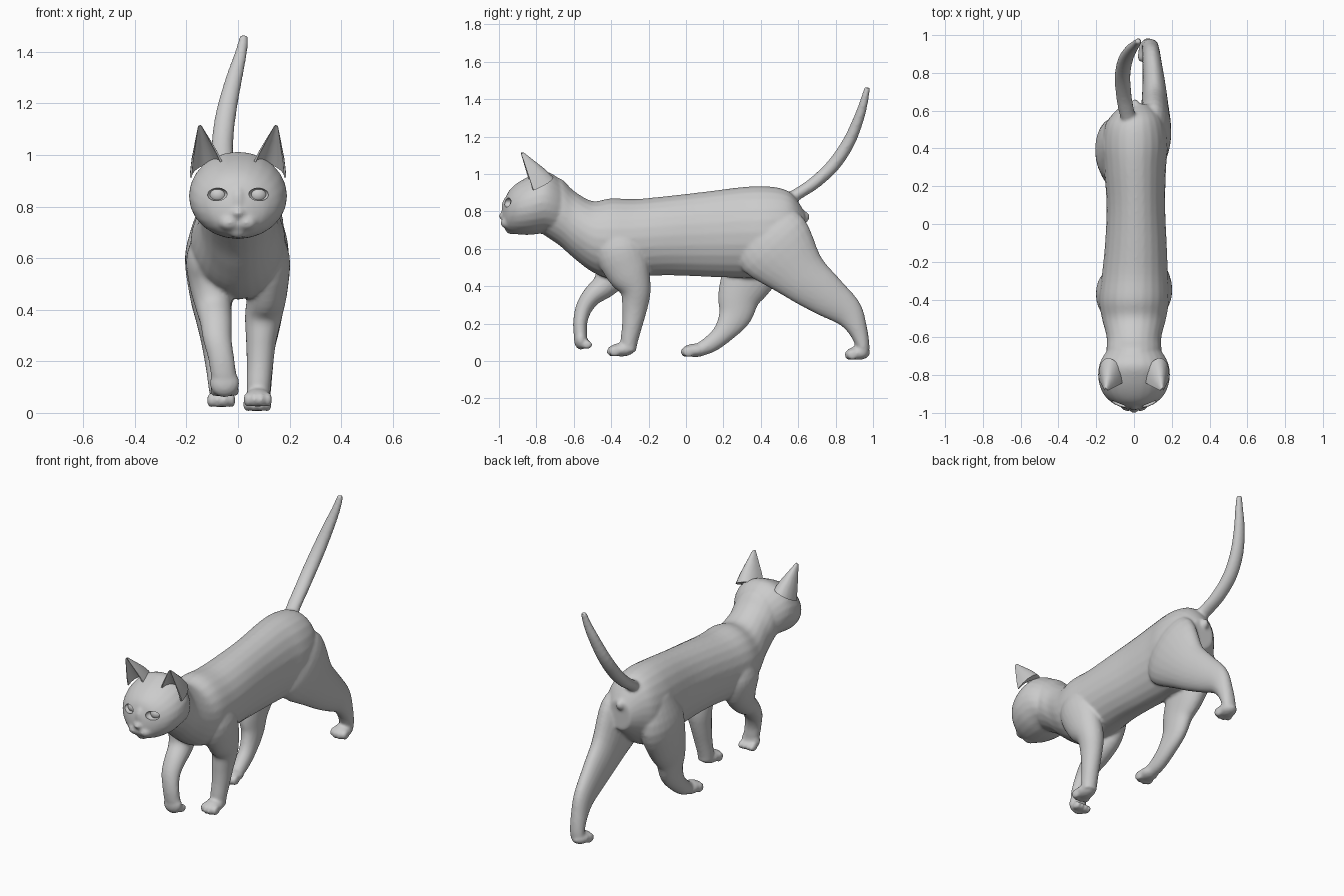
import bpy, bmesh, math
from mathutils import Vector, Matrix

if "Cube" in bpy.data.objects:
    bpy.data.objects.remove(bpy.data.objects["Cube"])

fur = bpy.data.materials.new("grey_fur")
fur.diffuse_color = (0.6, 0.6, 0.6, 1)
fur.use_nodes = True
fur.node_tree.nodes["Principled BSDF"].inputs["Base Color"].default_value = fur.diffuse_color


def make_object(name, bm):
    bmesh.ops.recalc_face_normals(bm, faces=bm.faces[:])
    mesh = bpy.data.meshes.new(name)
    bm.to_mesh(mesh)
    bm.free()
    mesh.materials.append(fur)
    obj = bpy.data.objects.new(name, mesh)
    bpy.context.collection.objects.link(obj)
    return obj


def spline(a, b, c, d, t):
    return 0.5 * (2 * b + (c - a) * t + (2 * a - 5 * b + 4 * c - d) * t * t
                  + (3 * b - a - 3 * c + d) * t ** 3)


def skin(bm, rings):
    # bridges rings of points and caps both ends
    rows = [[bm.verts.new(p) for p in ring] for ring in rings]
    n = len(rows[0])
    for r0, r1 in zip(rows, rows[1:]):
        for i in range(n):
            bm.faces.new((r0[i], r0[(i + 1) % n], r1[(i + 1) % n], r1[i]))
    bm.faces.new(rows[0])
    bm.faces.new(rows[-1])


def loft(name, stations, upright=False, sides=24, steps=4):
    # stations: x, y, z, half width in x, half thickness across the path
    s = [stations[0]] + stations + [stations[-1]]
    path = []
    for i in range(1, len(s) - 2):
        for k in range(steps):
            path.append([spline(*v, k / steps) for v in zip(*s[i - 1:i + 3])])
    path.append(list(stations[-1]))
    rings = []
    for i, (x, y, z, rx, rt) in enumerate(path):
        a, b = path[max(i - 1, 0)], path[min(i + 1, len(path) - 1)]
        t = Vector((0, b[1] - a[1], b[2] - a[2])).normalized()
        side = Vector((0, 0, 1)) if upright else Vector((0, -t.z, t.y))
        c = Vector((x, y, z))
        rings.append([c + Vector((rx * math.cos(q), 0, 0)) + side * rt * math.sin(q)
                      for q in (2 * math.pi * j / sides for j in range(sides))])
    bm = bmesh.new()
    skin(bm, rings)
    return make_object(name, bm)


def ball(name, centre, radii, turn=0):
    bm = bmesh.new()
    m = Matrix.Translation(centre) @ Matrix.Rotation(turn, 4, 'Z') @ Matrix.Diagonal((*radii, 1))
    bmesh.ops.create_uvsphere(bm, u_segments=24, v_segments=14, radius=1, matrix=m)
    return make_object(name, bm)


def paw(name, x, y, z, depth=0.07):
    # flat pad with four toes at the front
    out = [ball(name, (x, y, z), (0.052, depth, 0.036))]
    for dx, dy in ((-0.039, 0.012), (-0.014, 0), (0.014, 0), (0.039, 0.012)):
        out.append(ball(name + "_toe", (x + dx, y - depth + 0.022 + dy, z - 0.008),
                        (0.0165, 0.032, 0.029)))
    return out


parts = []

# torso and neck
parts.append(loft("torso", [
    (0, -.80, .84, .13, .14), (0, -.68, .80, .145, .18), (0, -.60, .73, .145, .18),
    (0, -.50, .665, .17, .19), (0, -.40, .655, .185, .215), (.005, -.27, .658, .175, .208),
    (.01, -.10, .67, .163, .212), (.01, .10, .678, .155, .227), (.005, .30, .687, .165, .243),
    (.005, .42, .69, .175, .245), (.005, .52, .71, .16, .21), (.01, .58, .72, .125, .16),
    (.01, .635, .705, .07, .09)], upright=True))

# head
parts.append(loft("head", [
    (0, -.62, .80, .09, .10), (0, -.68, .825, .15, .15), (0, -.75, .848, .185, .165),
    (0, -.83, .833, .188, .158), (0, -.90, .815, .162, .138), (0, -.945, .80, .118, .112),
    (0, -.967, .785, .075, .08), (0, -.98, .775, .035, .045)], upright=True))
parts.append(ball("nose_bridge", (0, -.945, .82), (.034, .042, .065)))
parts.append(ball("nose", (0, -.978, .775), (.026, .023, .02)))
parts.append(ball("chin", (0, -.935, .702), (.038, .03, .024)))
for s in (-1, 1):
    parts.append(ball("muzzle_puff", (s * .034, -.953, .738), (.042, .038, .032)))

# legs, from shoulder or hip down to the ankle
parts.append(loft("standing_front_leg", [
    (.10, -.37, .74, .05, .08), (.115, -.36, .61, .085, .13), (.115, -.31, .48, .078, .118),
    (.10, -.27, .38, .073, .083), (.09, -.275, .28, .059, .067), (.085, -.29, .18, .051, .053),
    (.08, -.305, .10, .047, .046), (.08, -.305, .05, .044, .038)]))
parts.append(loft("raised_front_leg", [
    (-.10, -.37, .74, .05, .08), (-.115, -.37, .61, .085, .13), (-.11, -.38, .50, .08, .11),
    (-.095, -.43, .41, .07, .072), (-.085, -.50, .35, .062, .054), (-.08, -.545, .285, .056, .045),
    (-.065, -.565, .21, .051, .038), (-.055, -.565, .14, .05, .036)]))
parts.append(loft("forward_hind_leg", [
    (-.09, .42, .78, .07, .11), (-.11, .40, .62, .095, .165), (-.105, .34, .47, .085, .15),
    (-.095, .285, .35, .066, .116), (-.085, .262, .245, .052, .09), (-.075, .20, .15, .046, .057),
    (-.07, .13, .09, .043, .046), (-.065, .07, .06, .04, .036)]))
parts.append(loft("trailing_hind_leg", [
    (.085, .38, .72, .075, .17), (.105, .47, .62, .092, .215), (.11, .615, .46, .073, .147),
    (.105, .745, .355, .06, .115), (.095, .86, .265, .05, .085), (.09, .915, .175, .046, .054),
    (.085, .943, .09, .044, .038), (.08, .945, .045, .042, .034)]))

# paws
parts += paw("standing_front_paw", .077, -.345, .06)
parts += paw("forward_hind_paw", -.065, .05, .057)
parts += paw("trailing_hind_paw", .075, .92, .042, .064)
parts.append(ball("raised_paw", (-.052, -.563, .115), (.058, .036, .054)))
for dx in (-.039, -.014, .014, .039):
    parts.append(ball("raised_toe", (-.052 + dx, -.53, .087), (.017, .03, .024)))

# tail and the small bump below it
parts.append(loft("tail", [
    (-.02, .53, .85, .04, .04), (-.04, .60, .895, .042, .032), (-.055, .69, .955, .042, .034),
    (-.06, .79, 1.05, .042, .036), (-.045, .87, 1.17, .04, .034), (-.015, .925, 1.30, .033, .028),
    (.012, .955, 1.40, .024, .021), (.023, .97, 1.465, .016, .015)], sides=16))
parts.append(ball("bump_below_tail", (.005, .635, .77), (.025, .025, .03)))

# fuse into one skin
body = parts[0]
with bpy.context.temp_override(active_object=body, object=body, selected_objects=parts,
                               selected_editable_objects=parts):
    bpy.ops.object.join()
body.name = "body"
remesh = body.modifiers.new("fuse", 'REMESH')
remesh.mode = 'VOXEL'
remesh.voxel_size = 0.009
relax = body.modifiers.new("relax", 'SMOOTH')
relax.factor = 0.5
relax.iterations = 5

# eye sockets and eyeballs
for s in (-1, 1):
    cutter = ball("socket_cutter", (s * .08, -.952, .847), (.041, .034, .025), s * .45)
    cutter.hide_render = True
    cutter.hide_viewport = True
    cut = body.modifiers.new("socket", 'BOOLEAN')
    cut.operation = 'DIFFERENCE'
    cut.solver = 'EXACT'
    cut.object = cutter
    ball("eyeball", (s * .077, -.904, .845), (.038, .037, .034))

# ears: crescent section tapering to a tip, hollow at the front
for s in (-1, 1):
    rings = []
    for t, k in ((0, 1.05), (.3, .82), (.6, .52), (.85, .27), (1, .12)):
        c = Vector((.12, -.825, .935)).lerp(Vector((.148, -.882, 1.11)), t)
        u, back = Vector((.064, .01, -.022)) * k, Vector((.01, .11, .045)) * k
        arc = [math.pi * j / 8 for j in range(9)]
        ring = [c + u * math.cos(a) + back * math.sin(a) for a in arc]
        ring += [c + u * .88 * math.cos(a) + back * (.6 * math.sin(a) - .02) for a in reversed(arc)]
        rings.append([Vector((s * p.x, p.y, p.z)) for p in ring])
    bm = bmesh.new()
    skin(bm, rings)
    make_object("ear", bm)

# smooth shading with sharp creases kept
for obj in list(bpy.context.scene.objects):
    if obj.hide_render:
        continue
    bpy.ops.object.select_all(action='DESELECT')
    bpy.context.view_layer.objects.active = obj
    obj.select_set(True)
    if obj.modifiers:
        bpy.ops.object.convert(target='MESH')
    bpy.ops.object.shade_smooth_by_angle(angle=math.radians(40))
